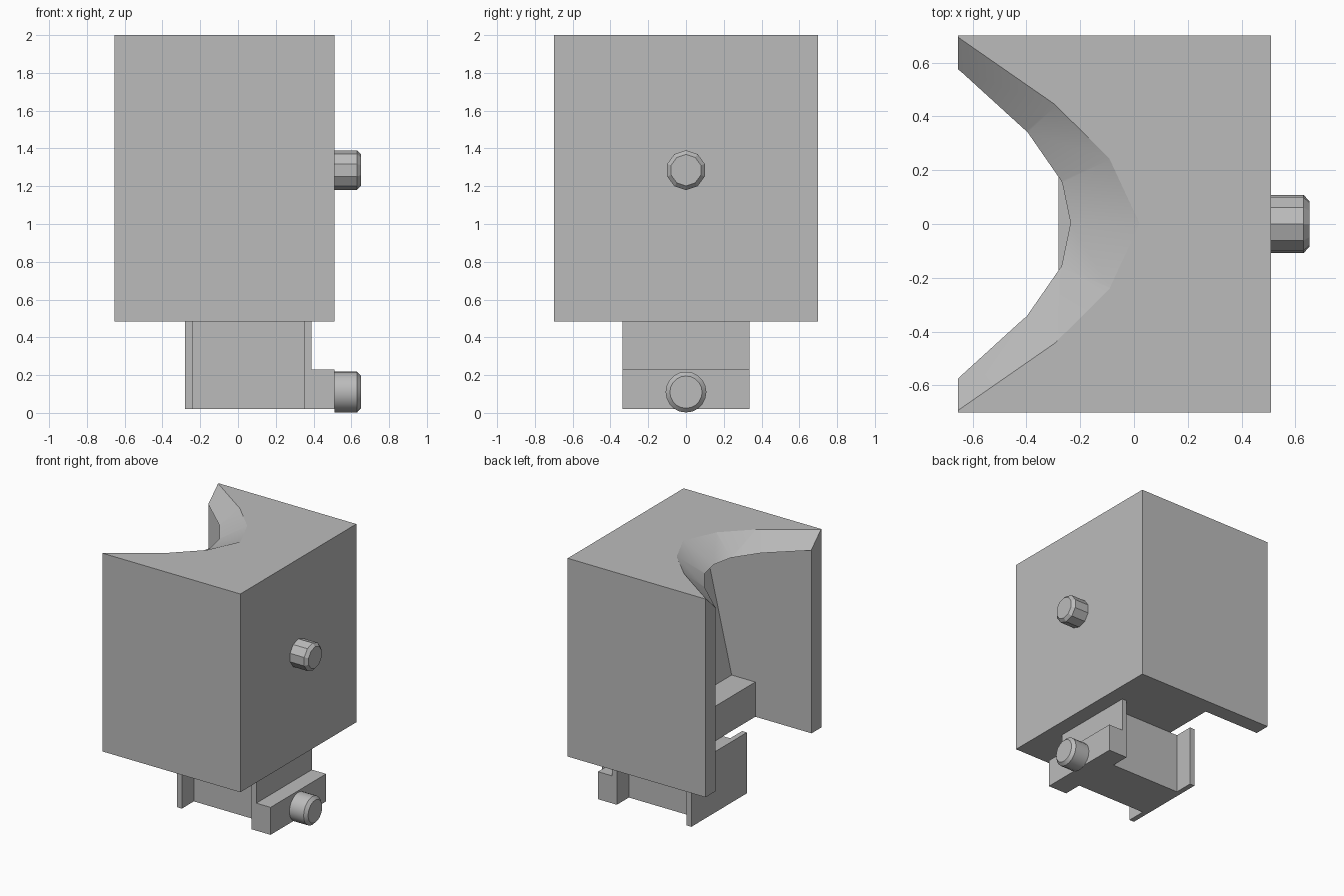
import bpy, bmesh
from math import sin, cos, tau, radians

cube = bpy.data.objects.get("Cube")
if cube:
    bpy.data.objects.remove(cube, do_unlink=True)

grey = bpy.data.materials.new("plain grey")
grey.use_nodes = True
grey.diffuse_color = (0.5, 0.5, 0.5, 1)
grey.node_tree.nodes["Principled BSDF"].inputs["Base Color"].default_value = (0.5, 0.5, 0.5, 1)


def loft(name, rings, smooth=None):
    """Join rings of points into a closed solid."""
    bm = bmesh.new()
    loops = [[bm.verts.new(p) for p in ring] for ring in rings]
    n = len(loops[0])
    for a, b in zip(loops, loops[1:]):
        for i in range(n):
            j = (i + 1) % n
            bm.faces.new((a[i], a[j], b[j], b[i]))
    bm.faces.new(loops[0])
    bm.faces.new(loops[-1])
    bmesh.ops.recalc_face_normals(bm, faces=bm.faces)
    mesh = bpy.data.meshes.new(name)
    bm.to_mesh(mesh)
    bm.free()
    mesh.materials.append(grey)
    obj = bpy.data.objects.new(name, mesh)
    bpy.context.collection.objects.link(obj)
    if smooth:
        shade(obj, smooth)
    return obj


def shade(obj, angle):
    bpy.ops.object.select_all(action='DESELECT')
    obj.select_set(True)
    bpy.context.view_layer.objects.active = obj
    bpy.ops.object.shade_smooth_by_angle(angle=radians(angle))


def prism_y(name, profile, half):
    """Extrude an x-z profile across the width."""
    return loft(name, [[(x, y, z) for x, z in profile] for y in (-half, half)])


def box(name, x0, x1, half, z0, z1):
    return prism_y(name, [(x0, z0), (x1, z0), (x1, z1), (x0, z1)], half)


def cut(target, cutter):
    mod = target.modifiers.new("cut", 'BOOLEAN')
    mod.operation = 'DIFFERENCE'
    mod.solver = 'EXACT'
    mod.object = cutter
    bpy.context.view_layer.objects.active = target
    bpy.ops.object.modifier_apply(modifier=mod.name)
    bpy.data.objects.remove(cutter, do_unlink=True)


# Main housing, hollowed from the open side with a low sill and sloping back
LID = 1.885
housing = box("housing", -0.655, 0.51, 0.70, 0.485, 2.0)
cut(housing, prism_y("hollow_cutter", [
    (-0.8, 0.4), (-0.18, 0.4), (-0.18, 0.75), (0.02, 0.75), (0.29, LID), (-0.8, LID)], 0.58))

# Curved lid opening with a sloping rim
inner = [(-0.9, 0.575), (-0.655, 0.575), (-0.4, 0.345), (-0.27, 0.16), (-0.235, 0)]
outer = [(-0.9, 0.695), (-0.655, 0.695), (-0.29, 0.44), (-0.09, 0.24), (0.02, 0)]


def rim(t):
    half = [(a + (c - a) * t, b + (d - b) * t) for (a, b), (c, d) in zip(inner, outer)]
    full = half + [(x, -y) for x, y in half[-2::-1]]
    return [(x, y, LID + (2.0 - LID) * t) for x, y in full]


cut(housing, loft("lid_cutter", [rim(-0.03), rim(1.03)]))
shade(housing, 25)

# Base: narrow web between two flanges, with a foot block
box("base_web", -0.24, 0.35, 0.19, 0.02, 0.485)
box("base_inner_flange", -0.28, -0.24, 0.335, 0.02, 0.485)
prism_y("base_outer_flange", [
    (0.35, 0.02), (0.51, 0.02), (0.51, 0.23), (0.39, 0.23), (0.39, 0.485), (0.35, 0.485)], 0.335)


# Chamfered pegs on the outer side
def peg(name, z, radius, sides, smooth=None):
    rings = []
    for x, r in ((0.51, radius), (0.63, radius), (0.652, radius * 0.79)):
        rings.append([(x, r * sin(tau * i / sides), z + r * cos(tau * i / sides))
                      for i in range(sides)])
    loft(name, rings, smooth)


peg("upper_peg", 1.285, 0.105, 10)
peg("lower_peg", 0.11, 0.108, 20, 30)
